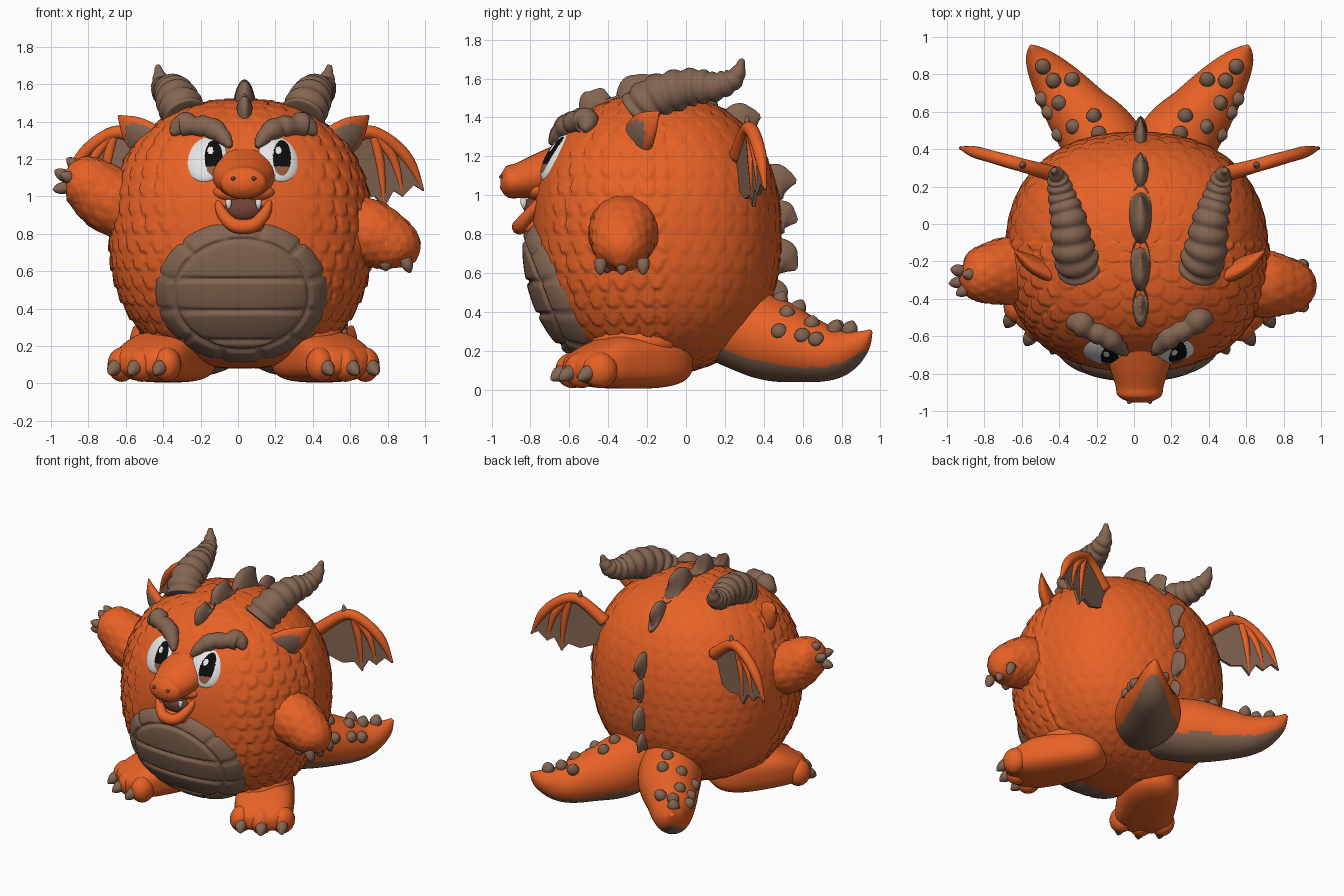
import bpy, bmesh
from math import sin, cos, pi, sqrt, exp, atan2, acos
from mathutils import Vector, Matrix

if "Cube" in bpy.data.objects:
    bpy.data.objects.remove(bpy.data.objects["Cube"])


def material(name, *rgb):
    m = bpy.data.materials.new(name)
    m.use_nodes = True
    m.diffuse_color = (*rgb, 1)
    m.node_tree.nodes["Principled BSDF"].inputs["Base Color"].default_value = (*rgb, 1)
    return m


ORANGE = material("orange skin", .83, .125, .02)
BROWN = material("brown horn", .235, .132, .085)
WHITE = material("white", .82, .82, .82)
BLACK = material("black pupil", .004, .004, .004)
IRIS = material("brown iris", .32, .11, .05)
MOUTH = material("dark mouth", .17, .055, .035)

MID = .03                                   # symmetry plane of the figure
CENTER = Vector((.015, -.15, .8))           # body centre, radii and roundness
RADII = Vector((.7, .64, .72))
POWER = 2.3


def side(s, x, y, z):
    """Point at distance x from the symmetry plane, on side s."""
    return Vector((MID + s * x, y, z))


def finish(name, bm, mats, rule=None):
    bmesh.ops.recalc_face_normals(bm, faces=bm.faces)
    bm.normal_update()
    for f in bm.faces:
        f.smooth = True
        if rule:
            f.material_index = int(rule(f))
    mesh = bpy.data.meshes.new(name)
    bm.to_mesh(mesh)
    bm.free()
    for m in mats:
        mesh.materials.append(m)
    ob = bpy.data.objects.new(name, mesh)
    bpy.context.collection.objects.link(ob)
    return ob


def ball(name, loc, radii, mats, axis=(0, 0, 1), segs=24, rule=None):
    bm = bmesh.new()
    turn = Vector(axis).to_track_quat('Z', 'Y').to_matrix().to_4x4()
    place = Matrix.Translation(loc) @ turn @ Matrix.Diagonal((*radii, 1))
    bmesh.ops.create_uvsphere(bm, u_segments=segs, v_segments=segs * 2 // 3, radius=1, matrix=place)
    return finish(name, bm, mats, rule)


def spline(pts, steps):
    out, last = [], len(pts) - 1
    for i in range(last):
        a, b, c, d = pts[max(i - 1, 0)], pts[i], pts[i + 1], pts[min(i + 2, last)]
        for k in range(steps):
            t = k / steps
            out.append((2 * b + (c - a) * t + (2 * a - 5 * b + 4 * c - d) * t ** 2
                        + (3 * b - a - 3 * c + d) * t ** 3) / 2)
    return out + [pts[-1]]


def loft(name, pts, radii, mats, ref=None, flat=1, steps=6, n=20, bump=None, rule=None):
    """Tapered tube along a smooth path; bump(t, u) scales the radius."""
    path = spline([Vector((*p, r)) for p, r in zip(pts, radii)], steps)
    bm, rings = bmesh.new(), []
    for i, q in enumerate(path):
        tangent = (path[min(i + 1, len(path) - 1)] - path[max(i - 1, 0)]).to_3d().normalized()
        if ref is None:
            ref = tangent.orthogonal()
        wide = Vector(ref)
        wide = (wide - tangent * wide.dot(tangent)).normalized()
        deep = tangent.cross(wide) * flat
        ring = []
        for k in range(n):
            a = 2 * pi * k / n
            r = max(q.w, .002) * (bump(i / len(path), k / n) if bump else 1)
            ring.append(bm.verts.new(q.to_3d() + (wide * cos(a) + deep * sin(a)) * r))
        rings.append(ring)
    for lo, hi in zip(rings, rings[1:]):
        for k in range(n):
            bm.faces.new((lo[k - 1], lo[k], hi[k], hi[k - 1]))
    bm.faces.new(rings[0])
    bm.faces.new(rings[-1])
    finish(name, bm, mats, rule)
    return path


def scale(u, v, count):
    """Height of overlapping rounded scales in staggered rows."""
    row = int(v) - 1
    t = v - row
    d = 2 * abs((u * count(row) + row % 2 / 2) % 1 - .5)
    return t / 2 if t < 1 + sqrt(max(0, 1 - d * d)) else (t - 1) / 2


def skin(x, z, lift=0):
    """Point on the front of the body at x, z, and its outward normal."""
    gx, gz = (x - CENTER.x) / RADII.x, (z - CENTER.z) / RADII.z
    gy = -max(0, 1 - abs(gx) ** POWER - abs(gz) ** POWER) ** (1 / POWER)
    normal = Vector((gx / RADII.x, gy / RADII.y, gz / RADII.z)).normalized()
    return Vector((x, CENTER.y + gy * RADII.y, z)) + normal * lift, normal


def claw(name, base, direction, r=.04, mat=BROWN):
    b, d = Vector(base), Vector(direction)
    loft(name, [b - d * .3, b + d * .3, b + d * .75, b + d], [r, r, r * .6, r * .1], [mat], steps=4, n=12)


# Scaly round body, smooth around the face
bm = bmesh.new()
bmesh.ops.create_uvsphere(bm, u_segments=320, v_segments=180, radius=1)
for v in bm.verts:
    d = v.co.copy()
    d *= sum(abs(c) ** POWER for c in d) ** (-1 / POWER)
    p = CENTER + d * RADII
    polar = acos(max(-1, min(1, v.co.z))) / pi
    h = scale(atan2(v.co.y, v.co.x) / (2 * pi) + .5, polar * 24 + 1,
              lambda row: max(5, round(44 * sin(pi * min(max(row, 1), 23) / 24))))
    height = .008
    if p.y < -.1:
        height = .011 if p.z > 1.36 else .024 * max(0, min(1, (abs(p.x - MID) - .28) / .2))
    v.co = p + v.co * (h - .4) * height
finish("body", bm, [ORANGE])

# Belly plate with grooves between its panels
bm = bmesh.new()
rings, turns, loops = 56, 128, []
for i in range(rings + 1):
    r, loop = max(i, .1) / rings, []
    for k in range(turns):
        a = 2 * pi * k / turns
        x, z = .02 + .475 * r * cos(a), .49 + .39 * r * sin(a)
        if r > .72:
            gap = abs((a / (2 * pi) * 12) % 1 - .5) * .2 * r
        else:
            gap = min(abs(z - level) for level in (.26, .41, .57))
        gap = min(gap, abs(r - .72) * .4)
        lift = .055 - .07 * r ** 8 - .018 * exp(-(gap / .01) ** 2)
        loop.append(bm.verts.new(skin(x, z, lift)[0]))
    loops.append(loop)
for lo, hi in zip(loops, loops[1:]):
    for k in range(turns):
        bm.faces.new((lo[k - 1], lo[k], hi[k], hi[k - 1]))
bm.faces.new(loops[0])
finish("belly_plate", bm, [BROWN])

# Snout, muzzle, jaw and mouth
loft("snout", [side(1, 0, y, z) for y, z in ((-.6, 1.14), (-.75, 1.1), (-.86, 1.075), (-.92, 1.07), (-.955, 1.07))],
     [.2, .165, .13, .115, .05], [ORANGE], ref=(1, 0, 0), flat=.7, n=28)
ball("muzzle", side(1, 0, -.74, 1.02), (.17, .08, .06), [ORANGE])
ball("mouth_inside", side(1, 0, -.775, .93), (.105, .06, .07), [MOUTH])
ball("jaw", side(1, 0, -.765, .835), (.115, .09, .055), [ORANGE])
loft("lower_lip", [side(s, x, y, z) for s, x, y, z in (
    (-1, .14, -.75, .98), (-1, .115, -.8, .91), (-1, .05, -.85, .845), (1, .05, -.85, .845),
    (1, .115, -.8, .91), (1, .14, -.75, .98))], [.015, .03, .038, .038, .03, .015], [ORANGE], ref=(0, 1, 0))

# Spikes down the spine
for phi, size, tall in ((-.45, .12, .07), (-.1, .15, .09), (.33, .17, .11), (.72, .12, .09), (1.2, .1, .1),
                        (1.45, .09, .08), (1.75, .11, .09), (2, .08, .08)):
    out = Vector((0, sin(phi), cos(phi)))
    back = Vector((0, cos(phi), -sin(phi)))
    p = CENTER + out * sum(abs(c) ** POWER for c in out) ** (-1 / POWER) * RADII
    p.x = MID + .005
    loft("spine_spike", [p - out * .04, p + out * .02, p + out * tall * .65 + back * size * .15,
                         p + out * tall + back * size * .35],
         [size, size * .9, size * .5, .01], [BROWN], ref=back, flat=.37)

# Paired head parts, wings, feet and tails
for s, word in ((-1, "right_"), (1, "left_")):
    ball(word + "nostril", side(s, .055, -.95, 1.095), (.013, .012, .01), [MOUTH], segs=12)
    claw(word + "tooth", side(s, .08, -.835, .97), (0, 0, -.04), .016, WHITE)

    # Eye painted by position around the pupil
    spot, normal = skin(MID + s * .2 - .005, 1.21, -.03)
    look = -.13 if s < 0 else .235

    def eye_colour(f):
        c = f.calc_center_median()
        dx, dz = c.x - look, c.z - 1.205
        if f.normal.y > 0 or (dx / .048) ** 2 + (dz / .095) ** 2 > 1:
            return 0
        if ((dx + .018) / .016) ** 2 + ((dz - .04) / .02) ** 2 < 1:
            return 0
        return 2 if dz < -.045 else 1
    ball(word + "eye", spot, (.12, .142, .05), [WHITE, BLACK, IRIS], normal, 96, eye_colour)

    # Lumpy brow hugging the top of the eye
    brow = ((.07, 1.255), (.115, 1.315), (.18, 1.355), (.25, 1.36), (.32, 1.365), (.375, 1.32))
    loft(word + "brow", [skin(MID + s * x, z, .02)[0] for x, z in brow],
         [.015, .046, .056, .052, .064, .015], [BROWN], ref=(0, 1, 0),
         bump=lambda t, u: .9 + .2 * abs(sin(t * pi * 5)))

    # Ridged horn
    horn = ((.31, -.24, 1.42), (.35, -.15, 1.505), (.38, .02, 1.555), (.415, .15, 1.56), (.44, .25, 1.605), (.46, .29, 1.7))
    loft(word + "horn", [side(s, *p) for p in horn], [.12, .113, .096, .074, .052, .012], [BROWN],
         ref=(1, 0, 0), steps=16, n=28, bump=lambda t, u: .9 + .16 * abs(sin(t * pi * 11)))

    # Ear with a brown hollow turned forward
    facing = Vector((s * .4, -.88, -.25)).normalized()
    loft(word + "ear", [side(s, *p) for p in ((.42, -.27, 1.24), (.52, -.24, 1.3), (.6, -.2, 1.36), (.67, -.14, 1.43))],
         [.1, .105, .08, .006], [ORANGE, BROWN], ref=(s * -.3, -.35, .75), flat=.45, n=40,
         rule=lambda f: f.normal.dot(facing) > .86 and abs(f.calc_center_median().x - MID) > .49)

    # Bat wing
    def wing(x, z):
        return side(s, x, .27 + .28 * (x - .47), z)
    edge = ((.45, 1.2), (.6, 1.32), (.69, 1.34), (.8, 1.28), (.89, 1.18), (.96, 1.03), (.91, 1.06), (.85, 1.0),
            (.8, 1.03), (.75, .94), (.7, 1.0), (.62, .98), (.45, 1.05))
    bm = bmesh.new()
    bm.faces.new([bm.verts.new(wing(*p)) for p in edge])
    sheet = finish(word + "wing_membrane", bm, [BROWN])
    sheet.data.polygons[0].use_smooth = False
    thick = sheet.modifiers.new("thickness", 'SOLIDIFY')
    thick.thickness, thick.offset = .02, 0
    loft(word + "wing_arm", [wing(*p) for p in edge[:6]], [.045, .038, .036, .034, .03, .006], [ORANGE], n=12)
    for tip, bend in ((edge[7], (.8, 1.2)), (edge[9], (.73, 1.17))):
        loft(word + "wing_finger", [wing(*edge[2]), wing(*bend), wing(*tip)], [.027, .026, .008], [ORANGE], n=10)
    claw(word + "wing_claw", wing(.63, 1.34), (s * -.01, 0, .07), .02)

    # Foot with toes and claws
    turn = Matrix.Rotation(s * pi / 6, 3, 'Z')
    middle = side(s, .405, -.295, 0)
    bm = bmesh.new()
    bmesh.ops.create_uvsphere(bm, u_segments=48, v_segments=32, radius=1)
    for v in bm.verts:
        d = v.co * sum(abs(c) ** 3 for c in v.co) ** (-1 / 3)
        tall = .2 + .07 * min(1, max(0, (d.y + 1) / .7))
        v.co = middle + turn @ Vector((d.x * (.195 - .02 * d.y), d.y * .345, .005 + tall * (d.z + 1) / 2))
    finish(word + "foot", bm, [ORANGE])
    ball(word + "leg", side(s, .34, -.25, .24), (.2, .24, .11), [ORANGE])
    for x, y in ((-.14, -.25), (0, -.28), (.14, -.25)):
        ball(word + "toe", middle + turn @ Vector((x, y, .1)), (.076, .09, .092), [ORANGE])
        claw(word + "toe_claw", middle + turn @ Vector((x, y - .065, .09)), turn @ Vector((0, -.065, -.04)), .038)

    # Tail with a brown underside, knobs set by path step and angle
    tail = ((.06, .15, .36), (.19, .42, .265), (.33, .6, .21), (.45, .76, .185), (.54, .88, .235), (.58, .95, .3))
    path = loft(word + "tail", [side(s, *p) for p in tail], [.2, .215, .175, .13, .075, .012], [ORANGE, BROWN],
                ref=(1, 0, 0), steps=10, n=48, rule=lambda f: f.normal.z < -.5)
    for step, angle in ((12, 0), (16, -.2), (17, .45), (18, 1.1), (24, .4), (24, 1), (27, -.5), (28, 1), (30, .1), (36, .1)):
        q = path[step]
        around = Vector((s * .8, -.6, 0)) * sin(angle) + Vector((0, .1, 1)) * cos(angle)
        claw(word + "tail_knob", q.to_3d() + around * q.w * .97, around * .05 + Vector((0, .015, 0)), .04)

# Arms: one lowered, one raised, each with claws
lowered = ((.5, -.31, .85), (.68, -.32, .81), (.81, -.33, .75), (.885, -.33, .69), (.925, -.33, .635))
raised = ((-.48, -.24, .91), (-.66, -.25, .97), (-.8, -.27, 1.06), (-.88, -.28, 1.09), (-.93, -.28, 1.1))
low_claws = [((.9, y, .65), (.02, 0, -.06)) for y in (-.44, -.33, -.22)] + [((.79, -.4, .64), (0, -.01, -.04))]
high_claws = (((-.93, -.31, 1.045), (-.06, -.01, -.01)), ((-.93, -.25, 1.11), (-.05, .01, .03)),
              ((-.87, -.27, 1.165), (-.045, 0, .04)), ((-.9, -.35, 1.1), (-.05, -.03, .02)))
for name, arm, claws in (("left_arm", lowered, low_claws), ("right_arm", raised, high_claws)):
    loft(name, arm, [.16, .175, .15, .115, .03], [ORANGE], ref=(0, 1, 0), steps=12, n=72,
         bump=lambda t, u: .99 + .07 * scale(u, t * 9 + 1, lambda row: 14))
    for base, reach in claws:
        claw(name + "_claw", base, reach, .032)
